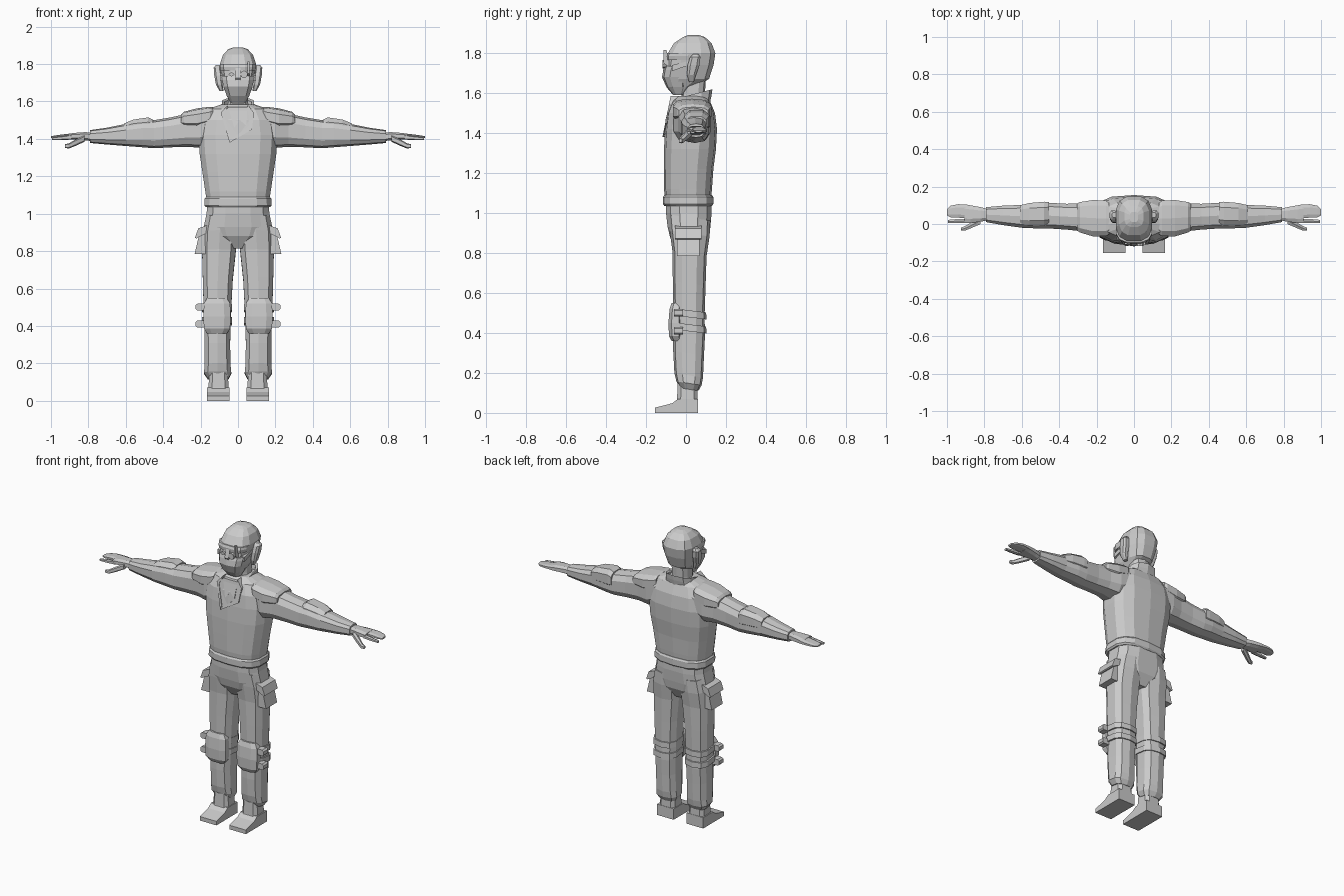
import bpy, bmesh, math
from mathutils import Vector

grey = bpy.data.materials.new("plain grey")
grey.diffuse_color = (0.6, 0.6, 0.6, 1)


def finish(name, bm, mirror):
    bmesh.ops.recalc_face_normals(bm, faces=bm.faces)
    me = bpy.data.meshes.new(name)
    bm.to_mesh(me)
    bm.free()
    me.materials.append(grey)
    ob = bpy.data.objects.new(name, me)
    bpy.context.collection.objects.link(ob)
    if mirror:
        ob.modifiers.new("mirror", 'MIRROR').use_mirror_merge = False
    return ob


def loft(name, sections, axis='z', n=10, power=0.7, tilt=0.0, mirror=False, cap=True):
    """Rounded-box rings (t, a0, a1, b0, b1): axis z gives a=x, b=y; axis x gives a=y, b=z."""
    bm = bmesh.new()
    rings = []
    for t, a0, a1, b0, b1 in sections:
        ring = []
        for i in range(n):
            w = 2 * math.pi * (i + 0.5) / n
            c, s = math.cos(w), math.sin(w)
            u = math.copysign(abs(c) ** power, c)
            v = math.copysign(abs(s) ** power, s)
            # stretch so the outermost points reach the stated limits
            u /= math.cos(math.pi / n) ** power
            v /= max(abs(math.sin(2 * math.pi * (k + .5) / n)) for k in range(n)) ** power
            a = (a0 + a1) / 2 + u * (a1 - a0) / 2
            b = (b0 + b1) / 2 + v * (b1 - b0) / 2
            co = (a, b, t + tilt * b) if axis == 'z' else (t, a, b)
            ring.append(bm.verts.new(co))
        rings.append(ring)
    for r, q in zip(rings, rings[1:]):
        for i in range(n):
            j = (i + 1) % n
            bm.faces.new((r[i], r[j], q[j], q[i]))
    if cap:
        bm.faces.new(rings[0])
        bm.faces.new(rings[-1])
    return finish(name, bm, mirror)


def sym(sections):
    """Sections given as (z, half width, y0, y1)."""
    return [(z, -w, w, y0, y1) for z, w, y0, y1 in sections]


def prism(name, pts, axis, lo, hi, slope=0.0, mirror=False):
    """Outline pulled along an axis; slope leans a y-prism back with height above 1.38."""
    bm = bmesh.new()
    sides = []
    for d in (lo, hi):
        side = []
        for a, b in pts:
            if axis == 'x':
                co = (d, a, b)
            elif axis == 'y':
                co = (a, d + slope * (b - 1.38), b)
            else:
                co = (a, b, d)
            side.append(bm.verts.new(co))
        sides.append(side)
        bm.faces.new(side)
    for i in range(len(pts)):
        j = (i + 1) % len(pts)
        bm.faces.new((sides[0][i], sides[0][j], sides[1][j], sides[1][i]))
    return finish(name, bm, mirror)


# torso
loft("jacket", sym([(1.07, .168, -.105, .125), (1.12, .175, -.11, .13), (1.22, .19, -.11, .137),
                    (1.32, .205, -.11, .15), (1.42, .212, -.105, .155), (1.50, .20, -.095, .145),
                    (1.56, .16, -.07, .12), (1.585, .085, -.04, .10)]), n=14)
loft("jacket_hem", sym([(1.035, .172, -.108, .13), (1.045, .18, -.115, .137),
                        (1.08, .178, -.115, .137), (1.09, .17, -.108, .13)]), n=14)
loft("hips", sym([(1.06, .163, -.10, .127), (1.0, .168, -.10, .128), (.93, .183, -.092, .122),
                  (.88, .15, -.08, .115), (.815, .045, -.04, .08)]), n=12)

# legs
loft("trouser_leg", [(.98, .01, .17, -.09, .122), (.90, .006, .188, -.082, .118),
                     (.80, .012, .192, -.068, .103), (.65, .028, .188, -.066, .098),
                     (.50, .036, .184, -.064, .093), (.40, .04, .18, -.064, .095),
                     (.30, .042, .178, -.064, .09), (.19, .04, .178, -.058, .085),
                     (.15, .036, .182, -.048, .078), (.12, .05, .162, -.03, .062)],
     tilt=-.15, mirror=True)
loft("knee_pad", [(.36, .06, .165, -.072, -.02), (.385, .042, .182, -.085, -.02),
                  (.45, .04, .185, -.088, -.02), (.52, .042, .182, -.082, -.02),
                  (.55, .06, .165, -.072, -.02)], n=8, mirror=True)
for z in (.43, .50):
    loft("knee_strap", [(z - .02, .033, .192, -.07, .102), (z + .015, .033, .192, -.07, .101)],
         tilt=-.12, mirror=True)
for z in (.41, .50):
    prism("strap_buckle", [(.17, z - .018), (.218, z - .018), (.226, z - .01),
                           (.226, z + .012), (.215, z + .02), (.17, z + .02)],
          'y', -.06, -.015, mirror=True)

# side pockets with flaps
prism("cargo_pocket", [(.15, .92), (.205, .90), (.232, .785), (.15, .785)],
      'y', -.045, .068, mirror=True)
prism("pocket_flap", [(.16, .94), (.212, .922), (.23, .872), (.222, .868), (.16, .90)],
      'y', -.055, .078, mirror=True)

# boots
loft("boot_ankle", [(.01, .048, .158, -.06, .06), (.07, .05, .158, -.045, .058),
                    (.17, .056, .152, -.04, .056)], n=8, power=.5, mirror=True)
prism("boot_foot", [(.06, .0), (.06, .07), (-.04, .07), (-.07, .048), (-.155, .026), (-.155, 0)],
      'x', .046, .165, mirror=True)

# arms
loft("sleeve", [(.13, -.06, .125, 1.38, 1.56), (.20, -.062, .125, 1.352, 1.555),
                (.27, -.04, .112, 1.358, 1.535), (.36, -.03, .108, 1.355, 1.515),
                (.45, -.024, .113, 1.35, 1.50), (.51, -.024, .113, 1.355, 1.498),
                (.60, -.02, .102, 1.362, 1.48), (.70, -.006, .098, 1.37, 1.46),
                (.79, .01, .09, 1.378, 1.447)], axis='x', n=10, mirror=True)
loft("elbow_pad", [(.455, -.005, .118, 1.41, 1.503), (.48, -.01, .119, 1.405, 1.515),
                   (.56, -.008, .112, 1.41, 1.503), (.61, 0, .10, 1.415, 1.482)],
     axis='x', n=8, mirror=True)
loft("shoulder_pad", [(.135, -.055, .115, 1.50, 1.57), (.15, -.065, .125, 1.47, 1.572),
                      (.22, -.066, .128, 1.45, 1.563), (.29, -.045, .117, 1.46, 1.545),
                      (.305, -.035, .11, 1.47, 1.53)], axis='x', n=10, mirror=True)

# hands
loft("palm", [(.77, .022, .078, 1.388, 1.434), (.82, .012, .09, 1.392, 1.436),
              (.875, .006, .10, 1.396, 1.432), (.905, .006, .103, 1.398, 1.428)],
     axis='x', n=8, mirror=True)
loft("fingers", [(.89, .03, .103, 1.40, 1.428), (.94, .034, .106, 1.402, 1.424),
                 (.98, .036, .098, 1.402, 1.418), (1.0, .045, .08, 1.404, 1.414)],
     axis='x', n=8, mirror=True)
loft("index_finger", [(.89, .005, .028, 1.396, 1.422), (.95, .004, .026, 1.394, 1.414),
                      (.995, .006, .022, 1.394, 1.408)], axis='x', n=6, mirror=True)
loft("thumb", [(.82, .0, .035, 1.385, 1.42), (.87, -.022, .008, 1.362, 1.396),
               (.905, -.036, -.012, 1.348, 1.376), (.925, -.036, -.02, 1.352, 1.372)],
     axis='x', n=6, mirror=True)

# neck, collar and scarf
loft("neck", sym([(1.50, .062, -.035, .10), (1.60, .054, -.02, .095), (1.69, .056, -.02, .10)]))
loft("collar_outer", sym([(1.50, .105, -.07, .115), (1.555, .088, -.06, .128),
                          (1.585, .085, -.055, .132), (1.58, .072, -.045, .118),
                          (1.53, .065, -.04, .105)]), tilt=.26, cap=False)
loft("scarf", sym([(1.50, .085, -.075, .10), (1.55, .072, -.062, .10),
                   (1.57, .056, -.045, .09)]), tilt=.2, n=8)
prism("neck_panel", [(-.09, 1.53), (-.045, 1.38), (.075, 1.46), (.085, 1.53), (.05, 1.57), (-.05, 1.57)],
      'y', -.112, -.06, slope=.18)
prism("scarf_fold", [(-.05, 1.56), (-.02, 1.46), (.01, 1.50), (.045, 1.47), (.05, 1.56)],
      'y', -.124, -.07, slope=.25)
prism("lapel_left", [(.05, 1.585), (.085, 1.54), (.075, 1.45), (-.045, 1.38), (-.035, 1.40), (.06, 1.47)],
      'y', -.118, -.06, slope=.2)
prism("lapel_right", [(-.05, 1.585), (-.092, 1.54), (-.045, 1.38), (-.04, 1.41), (-.075, 1.53)],
      'y', -.118, -.06, slope=.2)

# head
loft("head", sym([(1.59, .035, -.062, -.01), (1.63, .056, -.09, .04), (1.67, .076, -.10, .115),
                  (1.74, .09, -.10, .138), (1.80, .097, -.09, .147), (1.85, .08, -.06, .128),
                  (1.88, .052, -.015, .095), (1.89, .022, .01, .065)]), n=12)
loft("face_mask", sym([(1.592, .04, -.066, -.01), (1.63, .06, -.098, .015), (1.68, .078, -.12, .02),
                       (1.715, .085, -.114, .025), (1.735, .088, -.106, .03)]), n=10)
loft("brow_band", sym([(1.765, .093, -.102, .06), (1.785, .097, -.104, .06),
                       (1.80, .096, -.098, .06)]), n=12)
prism("nose_bridge", [(-.10, 1.79), (-.118, 1.725), (-.10, 1.70)], 'x', -.014, .014)
prism("eyepiece_bracket", [(-.085, 1.73), (-.112, 1.75), (-.112, 1.815), (-.098, 1.815), (-.085, 1.77)],
      'x', .05, .062)
prism("round_eyepiece", [(.032 + .02 * math.cos(k * math.pi / 4), 1.745 + .02 * math.sin(k * math.pi / 4))
                         for k in range(8)], 'y', -.117, -.085)
prism("plain_eye", [(-.052, 1.745), (-.035, 1.733), (-.018, 1.745), (-.035, 1.757)], 'y', -.11, -.085)
prism("mask_strap", [(-.07, 1.71), (-.07, 1.74), (.03, 1.765), (.03, 1.745)], 'x', .075, .096, mirror=True)

# ears
loft("ear", [(1.655, .078, .098, .015, .04), (1.69, .08, .118, .005, .05), (1.74, .085, .127, .008, .068),
             (1.78, .09, .13, .02, .072), (1.795, .09, .118, .035, .062)], n=8, mirror=True)
